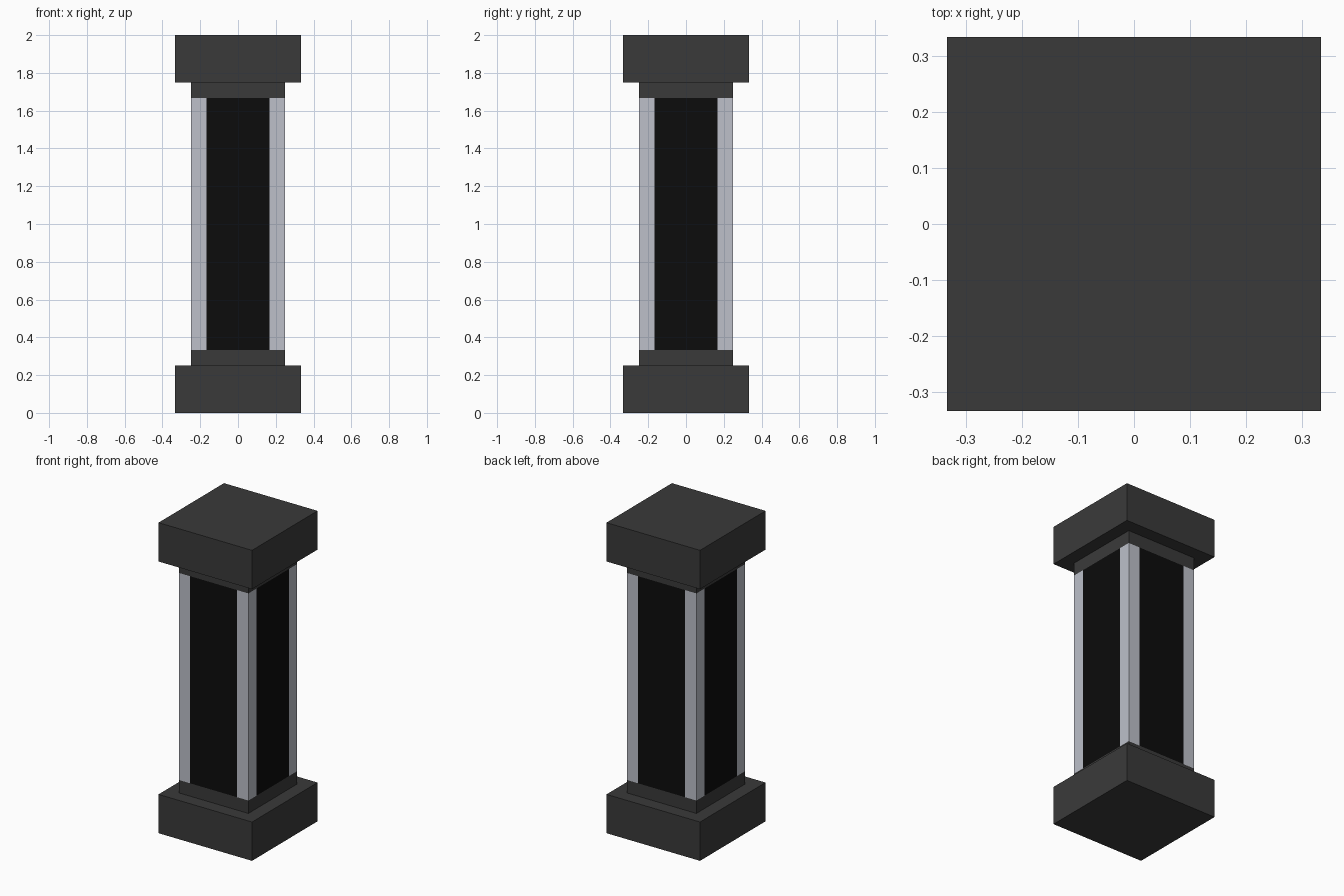
import bpy, bmesh
from mathutils import Vector

if "Cube" in bpy.data.objects:
    bpy.data.objects.remove(bpy.data.objects["Cube"], do_unlink=True)


def material(name, r, g, b):
    m = bpy.data.materials.new(name)
    m.diffuse_color = (r, g, b, 1)
    m.use_nodes = True
    bsdf = next(n for n in m.node_tree.nodes if n.type == 'BSDF_PRINCIPLED')
    bsdf.inputs["Base Color"].default_value = (r, g, b, 1)
    return m


STONE = material("charcoal", 0.042, 0.042, 0.042)
BLACK = material("black", 0.0035, 0.0035, 0.0035)
SILVER = material("pale_silver", 0.51, 0.53, 0.59)

CAP, SHAFT, PANEL = 0.333, 0.248, 0.167   # half widths


def block(name, half, z0, z1, mats, cuts=()):
    """Square block from z0 to z1, sliced at the given x and y offsets."""
    bm = bmesh.new()
    bmesh.ops.create_cube(bm, size=1)
    for v in bm.verts:
        v.co = Vector((v.co.x * 2 * half, v.co.y * 2 * half,
                       (z0 + z1) / 2 + v.co.z * (z1 - z0)))
    for axis in (Vector((1, 0, 0)), Vector((0, 1, 0))):
        for c in cuts:
            bmesh.ops.bisect_plane(bm, geom=bm.verts[:] + bm.edges[:] + bm.faces[:],
                                   plane_co=axis * c, plane_no=axis)
    mesh = bpy.data.meshes.new(name)
    bm.to_mesh(mesh)
    bm.free()
    for m in mats:
        mesh.materials.append(m)
    obj = bpy.data.objects.new(name, mesh)
    bpy.context.collection.objects.link(obj)
    return obj


# Stepped base and matching capital
block("base_plinth", CAP, 0, 0.25, [STONE])
block("base_collar", SHAFT, 0.25, 0.333, [STONE])
block("top_collar", SHAFT, 1.667, 1.75, [STONE])
block("top_cap", CAP, 1.75, 2, [STONE])

# Shaft: silver corner strips with a black panel in the middle of each side
shaft = block("shaft", SHAFT, 0.333, 1.667, [SILVER, BLACK], (-PANEL, PANEL))
for f in shaft.data.polygons:
    across = f.center.x if abs(f.normal.y) > 0.5 else f.center.y
    f.material_index = int(abs(across) < PANEL)
